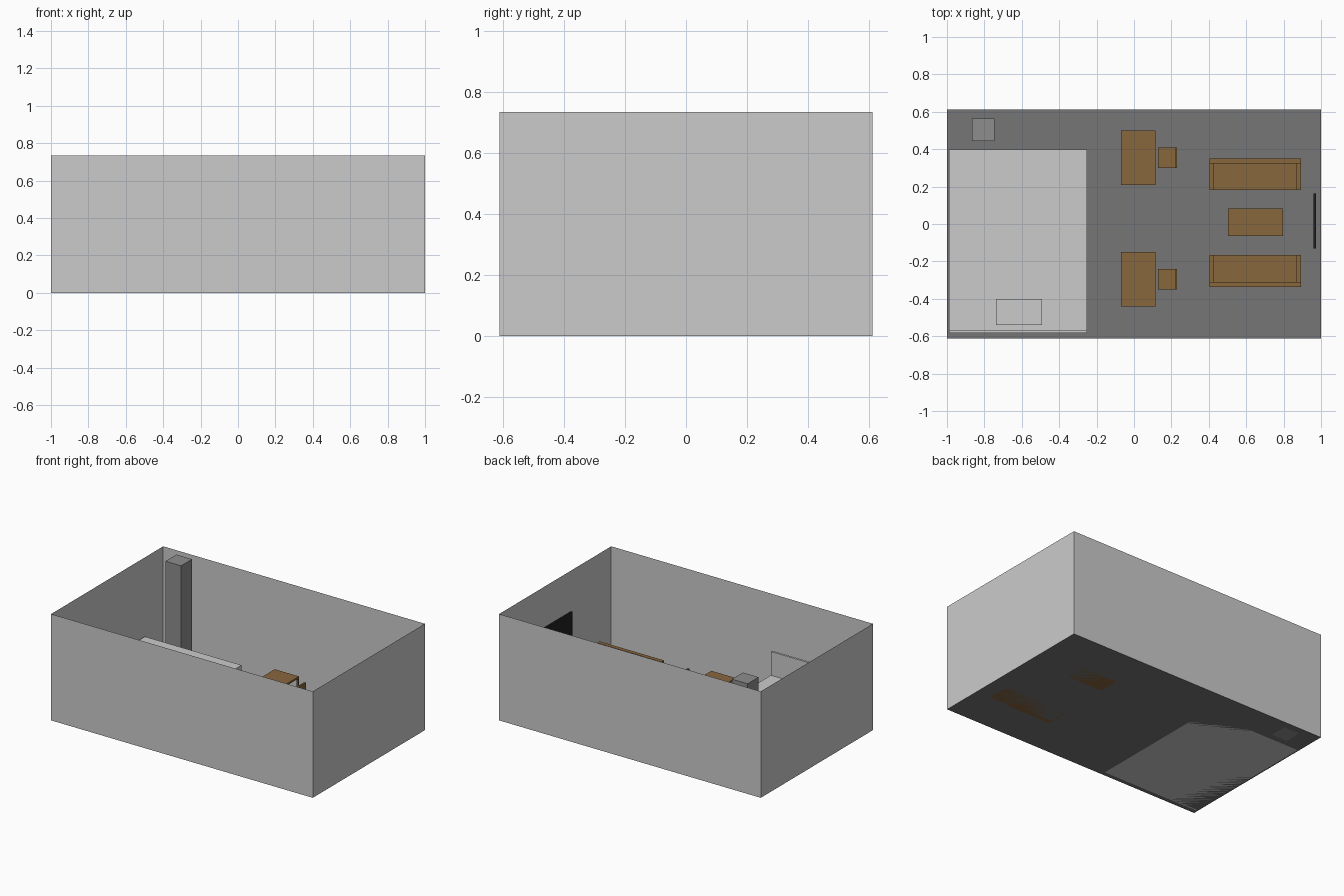
import bpy, bmesh

if "Cube" in bpy.data.objects:
    bpy.data.objects.remove(bpy.data.objects["Cube"])


def material(name, r, g, b):
    m = bpy.data.materials.new(name)
    m.diffuse_color = (r, g, b, 1)
    m.use_nodes = True
    m.node_tree.nodes["Principled BSDF"].inputs["Base Color"].default_value = m.diffuse_color
    return m


WALL = material("wall_grey", 0.62, 0.62, 0.62)
FLOOR = material("floor_grey", 0.18, 0.18, 0.18)
COLUMN = material("column_grey", 0.27, 0.27, 0.27)
LINEN = material("linen_white", 0.8, 0.8, 0.8)
WOOD = material("wood_brown", 0.25, 0.135, 0.047)
BLACK = material("screen_black", 0.015, 0.015, 0.015)


def finish(name, bm, mat):
    mesh = bpy.data.meshes.new(name)
    bm.to_mesh(mesh)
    bm.free()
    mesh.materials.append(mat)
    ob = bpy.data.objects.new(name, mesh)
    bpy.context.collection.objects.link(ob)
    return ob


def box(name, x, y, z, mat):
    """Box from (min, max) ranges on each axis."""
    bm = bmesh.new()
    bmesh.ops.create_cube(bm, size=1)
    for v in bm.verts:
        v.co = [r[0] if c < 0 else r[1] for c, r in zip(v.co, (x, y, z))]
    return finish(name, bm, mat)


def quad(name, pts, mat):
    bm = bmesh.new()
    bm.faces.new([bm.verts.new(p) for p in pts])
    return finish(name, bm, mat)


def legs(name, x, y, top, t):
    for i, lx in enumerate((x[0], x[1] - t)):
        for j, ly in enumerate((y[0], y[1] - t)):
            box(f"{name}_leg_{i}{j}", (lx, lx + t), (ly, ly + t), (0, top), WOOD)


# Room shell: floor and four thin walls, open at the top
X, Y, H = 1.0, 0.612, 0.735
corners = [(-X, -Y), (X, -Y), (X, Y), (-X, Y)]
quad("floor", [(a, b, 0) for a, b in corners], FLOOR)
for i, side in enumerate(("front", "right", "back", "left")):
    a, b = corners[i], corners[(i + 1) % 4]
    quad(f"{side}_wall", [(*a, 0), (*b, 0), (*b, H), (*a, H)], WALL)

# Corner column
box("column", (-0.865, -0.745), (0.443, 0.563), (0, 0.733), COLUMN)

# Bed with headboard and pillow
box("bed", (-0.99, -0.252), (-0.567, 0.398), (0, 0.196), LINEN)
box("headboard", (-0.99, -0.252), (-0.582, -0.567), (0, 0.36), LINEN)
box("pillow", (-0.738, -0.492), (-0.54, -0.40), (0.196, 0.23), LINEN)

# Two desks, each with a chair
for n, cy in (("back", 0.355), ("front", -0.295)):
    dx, dy = (-0.07, 0.115), (cy - 0.146, cy + 0.146)
    box(f"{n}_desk_top", dx, dy, (0.164, 0.177), WOOD)
    legs(f"{n}_desk", dx, dy, 0.164, 0.012)
    sx, sy = (0.127, 0.231), (cy - 0.055, cy + 0.055)
    box(f"{n}_chair_seat", sx, sy, (0.1, 0.112), WOOD)
    box(f"{n}_chair_back", (0.219, 0.231), sy, (0.112, 0.2), WOOD)
    legs(f"{n}_chair", sx, sy, 0.1, 0.01)

# Two facing sofas
for n, s, off in (("back", 1, 0.182), ("front", -1, 0.167)):
    def span(a, b):
        return tuple(sorted((s * (off + a), s * (off + b))))
    box(f"{n}_sofa_seat", (0.428, 0.87), span(0, 0.142), (0, 0.11), WOOD)
    box(f"{n}_sofa_back", (0.404, 0.894), span(0.142, 0.169), (0, 0.212), WOOD)
    for side, ax in (("left", (0.404, 0.428)), ("right", (0.87, 0.894))):
        box(f"{n}_sofa_{side}_arm", ax, span(0, 0.142), (0, 0.15), WOOD)

# Coffee table
tx, ty = (0.502, 0.797), (-0.064, 0.083)
box("coffee_table_top", tx, ty, (0.088, 0.1), WOOD)
legs("coffee_table", tx, ty, 0.088, 0.012)

# Wall screen
box("screen", (0.961, 0.974), (-0.132, 0.162), (0.3, 0.477), BLACK)
